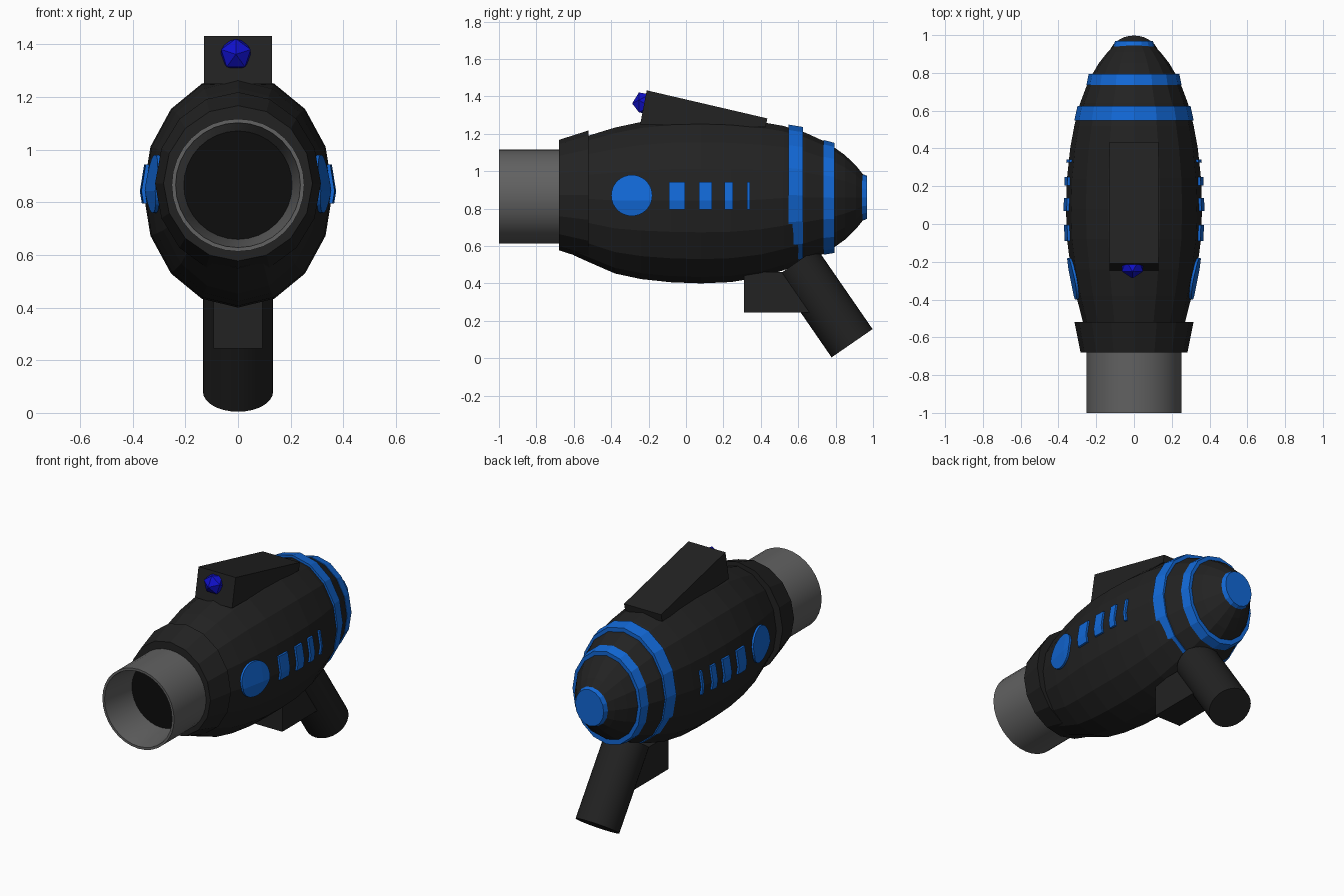
import bpy, bmesh, math
from mathutils import Vector, Matrix

if "Cube" in bpy.data.objects:
    bpy.data.objects.remove(bpy.data.objects["Cube"])


def material(name, rgb):
    m = bpy.data.materials.new(name)
    m.diffuse_color = (*rgb, 1)
    m.use_nodes = True
    m.node_tree.nodes["Principled BSDF"].inputs["Base Color"].default_value = m.diffuse_color
    return m


BLACK = material("black", (0.016, 0.016, 0.016))
DARK = material("bore_black", (0.004, 0.004, 0.004))
GREY = material("grey", (0.12, 0.12, 0.12))
BLUE = material("blue", (0.006, 0.14, 0.68))
GEM = material("gem_blue", (0.005, 0.005, 0.6))


def finish(bm, name, mat):
    bmesh.ops.recalc_face_normals(bm, faces=bm.faces[:])
    me = bpy.data.meshes.new(name)
    bm.to_mesh(me)
    bm.free()
    ob = bpy.data.objects.new(name, me)
    bpy.context.collection.objects.link(ob)
    if mat:
        me.materials.append(mat)
    return ob


def loft(name, stations, mat, sides=16):
    """Skin elliptical rings (y, centre z, half width, half height) and cap both ends."""
    bm = bmesh.new()
    rings = []
    for y, cz, rx, rz in stations:
        angles = [2 * math.pi * i / sides for i in range(sides)]
        rings.append([bm.verts.new((rx * math.cos(a), y, cz + rz * math.sin(a))) for a in angles])
    for a, b in zip(rings, rings[1:]):
        for i in range(sides):
            j = (i + 1) % sides
            bm.faces.new((a[i], a[j], b[j], b[i]))
    bm.faces.new(rings[0])
    bm.faces.new(rings[-1])
    return finish(bm, name, mat)


def prism(name, outline, half, mat):
    """Extrude a (y, z) outline symmetrically across x."""
    bm = bmesh.new()
    f = bm.faces.new([bm.verts.new((-half, y, z)) for y, z in outline])
    ext = bmesh.ops.extrude_face_region(bm, geom=[f])["geom"]
    bmesh.ops.translate(bm, vec=(2 * half, 0, 0), verts=[v for v in ext if isinstance(v, bmesh.types.BMVert)])
    return finish(bm, name, mat)


def smooth(ob):
    bpy.ops.object.select_all(action="DESELECT")
    ob.select_set(True)
    bpy.context.view_layer.objects.active = ob
    bpy.ops.object.shade_smooth_by_angle(angle=math.radians(30))


# Body: faceted egg shape
BODY = [(-0.60, 0.855, 0.245, 0.305), (-0.52, 0.852, 0.27, 0.338), (-0.38, 0.843, 0.306, 0.39),
        (-0.24, 0.843, 0.334, 0.42), (-0.08, 0.843, 0.355, 0.437), (0.08, 0.842, 0.36, 0.442),
        (0.24, 0.843, 0.355, 0.436), (0.40, 0.848, 0.338, 0.415), (0.52, 0.856, 0.316, 0.386),
        (0.64, 0.86, 0.285, 0.345), (0.76, 0.86, 0.24, 0.29), (0.85, 0.86, 0.187, 0.226),
        (0.91, 0.86, 0.14, 0.168), (0.95, 0.86, 0.098, 0.118)]
loft("body", BODY, BLACK)

# Collar and barrel
loft("collar", [(-0.68, 0.872, 0.283, 0.295), (-0.52, 0.872, 0.315, 0.346)], BLACK)
barrel = loft("barrel", [(y, 0.865, r, r) for y, r in
              [(-0.6, 0.252), (-1, 0.252), (-1, 0.237), (-0.77, 0.206), (-0.75, 0.206)]], GREY, 32)
smooth(barrel)
loft("bore", [(y, 0.865, 0.21, 0.21) for y in (-0.77, -0.72)], DARK, 32)

# Blue bands and tail cap
loft("wide_band", [(0.548, 0.873, 0.316, 0.376), (0.625, 0.87, 0.299, 0.366)], BLUE)
loft("narrow_band", [(0.735, 0.86, 0.252, 0.307), (0.795, 0.857, 0.24, 0.294)], BLUE)
loft("tail_cap", [(0.94, 0.86, 0.11, 0.126), (0.968, 0.86, 0.1, 0.115)], BLUE)

# Side inlays: a slightly enlarged body trimmed to each outline, on both sides
shell = loft("inlay_shell", [(y, z, rx + 0.013, rz + 0.013) for y, z, rx, rz in BODY], None)
shell.hide_render = True


def inlay(name, outline, side, depth):
    bm = bmesh.new()
    f = bm.faces.new([bm.verts.new((side * depth, y, z)) for y, z in outline])
    ext = bmesh.ops.extrude_face_region(bm, geom=[f])["geom"]
    bmesh.ops.translate(bm, vec=(side * 0.3, 0, 0), verts=[v for v in ext if isinstance(v, bmesh.types.BMVert)])
    bmesh.ops.recalc_face_normals(bm, faces=bm.faces[:])
    if f.is_valid is False:
        bm.faces.ensure_lookup_table()
    bmesh.ops.holes_fill(bm, edges=bm.edges[:], sides=0)
    ob = finish(bm, name, BLUE)
    mod = ob.modifiers.new("trim", "BOOLEAN")
    mod.operation, mod.solver, mod.object = "INTERSECT", "EXACT", shell
    bpy.ops.object.select_all(action="DESELECT")
    ob.select_set(True)
    bpy.context.view_layer.objects.active = ob
    bpy.ops.object.modifier_apply(modifier="trim")


disc = [(-0.29 + 0.11 * math.cos(math.tau * i / 32), 0.87 + 0.11 * math.sin(math.tau * i / 32)) for i in range(32)]
for side, label in ((1, "right"), (-1, "left")):
    inlay("disc_" + label, disc, side, 0.28)
    for k, (a, b) in enumerate([(-0.09, -0.005), (0.07, 0.138), (0.205, 0.25), (0.325, 0.342)]):
        inlay(f"bar_{k}_{label}", [(a, 0.795), (b, 0.795), (b, 0.943), (a, 0.943)], side, 0.32)
bpy.data.objects.remove(shell)

# Sight: sloping wedge on top, with a gem on its front face
prism("sight", [(-0.245, 1.25), (-0.21, 1.432), (0.435, 1.282), (0.425, 1.235)], 0.13, BLACK)
bm = bmesh.new()
bmesh.ops.create_icosphere(bm, subdivisions=1, radius=0.066,
                           matrix=Matrix.Translation((-0.008, -0.222, 1.362)) @ Matrix.Rotation(math.pi / 2, 4, "X")
                           @ Matrix.Rotation(math.pi / 2, 4, "Z"))
finish(bm, "gem", GEM)

# Grip: slanted cylinder, and the block in front of it
top, end = Vector((0, 0.59, 0.512)), Vector((0, 0.888, 0.08))
axis = end - top
bm = bmesh.new()
bmesh.ops.create_cone(bm, cap_ends=True, segments=32, radius1=0.133, radius2=0.133, depth=axis.length,
                      matrix=Matrix.Translation((top + end) / 2) @ axis.to_track_quat("Z", "X").to_matrix().to_4x4())
smooth(finish(bm, "grip", BLACK))
prism("trigger_block", [(0.31, 0.245), (0.66, 0.245), (0.66, 0.46), (0.31, 0.46)], 0.094, BLACK)
